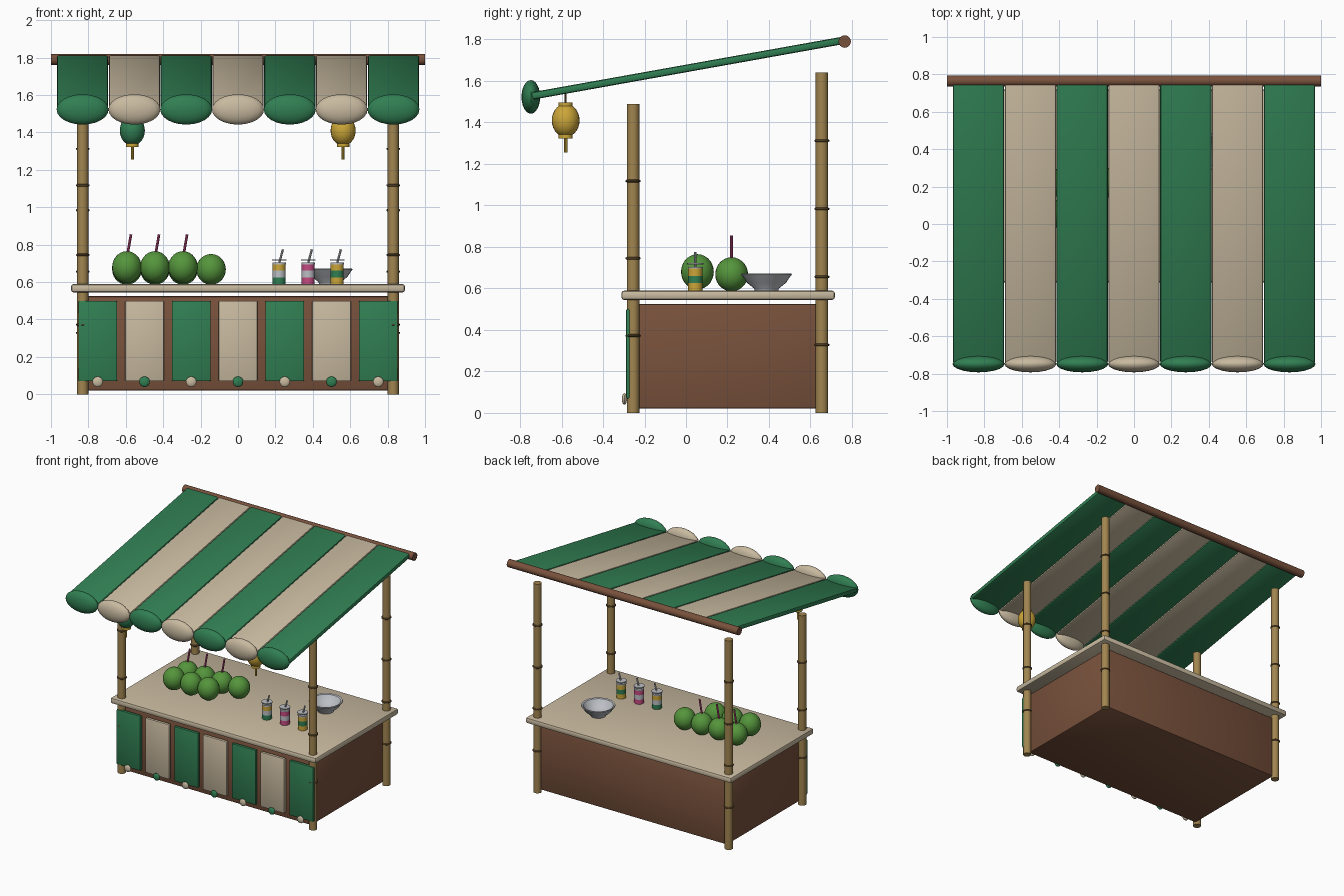
import bpy, bmesh, math
from mathutils import Matrix, Vector

if "Cube" in bpy.data.objects:
    bpy.data.objects.remove(bpy.data.objects["Cube"])


def mat(name, r, g, b):
    m = bpy.data.materials.new(name)
    m.diffuse_color = (r, g, b, 1)
    m.use_nodes = True
    m.node_tree.nodes["Principled BSDF"].inputs["Base Color"].default_value = m.diffuse_color
    return m


GREEN = mat("canvas_green", 0.03, 0.21, 0.085)
BEIGE = mat("canvas_beige", 0.58, 0.49, 0.35)
WOOD = mat("brown_wood", 0.19, 0.083, 0.045)
BAMBOO = mat("bamboo", 0.36, 0.235, 0.08)
DARK = mat("dark_bamboo", 0.13, 0.08, 0.03)
YELLOW = mat("yellow", 0.6, 0.38, 0.04)
COCO = mat("coconut_green", 0.09, 0.3, 0.045)
PINK = mat("pink", 0.55, 0.07, 0.22)
SILVER = mat("silver", 0.5, 0.52, 0.55)


def finish(name, bm, material, matrix=Matrix()):
    bmesh.ops.transform(bm, matrix=matrix, verts=bm.verts)
    bmesh.ops.recalc_face_normals(bm, faces=bm.faces)
    me = bpy.data.meshes.new(name)
    bm.to_mesh(me)
    bm.free()
    me.materials.append(material)
    me.polygons.foreach_set("use_smooth", [True] * len(me.polygons))
    me.set_sharp_from_angle(angle=math.radians(35))
    ob = bpy.data.objects.new(name, me)
    bpy.context.collection.objects.link(ob)
    return ob


def box(name, center, size, material, bevel=0.0, tilt=0.0):
    bm = bmesh.new()
    bmesh.ops.create_cube(bm, size=1)
    bmesh.ops.scale(bm, vec=size, verts=bm.verts)
    if bevel:
        bmesh.ops.bevel(bm, geom=bm.edges[:], offset=bevel, segments=2,
                        profile=0.5, affect='EDGES')
    return finish(name, bm, material,
                  Matrix.Translation(center) @ Matrix.Rotation(tilt, 4, 'X'))


def ball(name, center, radii, material, seg=24, rings=14):
    bm = bmesh.new()
    bmesh.ops.create_uvsphere(bm, u_segments=seg, v_segments=rings, radius=1)
    return finish(name, bm, material,
                  Matrix.Translation(center) @ Matrix.Diagonal((*radii, 1)))


def rod(name, a, b, r, material, seg=16):
    a, b = Vector(a), Vector(b)
    bm = bmesh.new()
    bmesh.ops.create_cone(bm, cap_ends=True, segments=seg, radius1=r, radius2=r,
                          depth=(b - a).length)
    rot = Vector((0, 0, 1)).rotation_difference(b - a).to_matrix().to_4x4()
    return finish(name, bm, material, Matrix.Translation((a + b) / 2) @ rot)


def lathe(name, center, profile, material, seg=28):
    bm = bmesh.new()
    vs = [bm.verts.new((r, 0, z)) for r, z in profile]
    es = [bm.edges.new(p) for p in zip(vs, vs[1:])]
    bmesh.ops.spin(bm, geom=vs + es, axis=(0, 0, 1), cent=(0, 0, 0),
                   angle=math.tau, steps=seg)
    bmesh.ops.remove_doubles(bm, verts=bm.verts, dist=1e-5)
    return finish(name, bm, material, Matrix.Translation(center))


# Counter body and top
box("counter_body", (0, 0.2, 0.2725), (1.63, 0.91, 0.505), WOOD, 0.012)
box("counter_top", (0, 0.203, 0.567), (1.785, 1.03, 0.045), BEIGE, 0.014)

# Bamboo posts with node rings
for side, x in (("left", -0.83), ("right", 0.83)):
    for place, y, h, n in (("front", -0.255, 1.49, 4), ("back", 0.655, 1.64, 5)):
        rod(f"{place}_{side}_post", (x, y, 0), (x, y, h), 0.03, BAMBOO)
        for k in range(1, n):
            z = h * k / n
            lathe(f"{place}_{side}_post_ring_{k}", (x, y, z),
                  [(0.028, -0.008), (0.036, -0.003), (0.036, 0.003), (0.028, 0.008)],
                  DARK, 16)

# Front cloth panels and trim balls
for i in range(7):
    x = (i - 3) * 0.25
    a, b = (GREEN, BEIGE) if i % 2 == 0 else (BEIGE, GREEN)
    box(f"front_panel_{i + 1}", (x, -0.277, 0.285), (0.207, 0.024, 0.43), a, 0.006)
    ball(f"trim_ball_{i + 1}", (x, -0.297, 0.067), (0.028, 0.012, 0.028), b, 16, 10)

# Sloped awning stripes with rounded front flaps
y0, z0, y1, z1 = -0.745, 1.527, 0.765, 1.797
slope = math.atan2(z1 - z0, y1 - y0)
length = math.hypot(z1 - z0, y1 - y0)
for i in range(7):
    x = (i - 3) * 0.277
    c = GREEN if i % 2 == 0 else BEIGE
    box(f"awning_stripe_{i + 1}", (x, (y0 + y1) / 2, (z0 + z1) / 2),
        (0.274, length, 0.036), c, 0.012, slope)
    ball(f"awning_flap_{i + 1}", (x, -0.748, 1.523), (0.139, 0.045, 0.081), c, 20, 12)
rod("awning_back_pole", (-1, 0.765, 1.79), (1, 0.765, 1.79), 0.03, WOOD)

# Hanging lanterns
for side, x, c in (("left", -0.565, GREEN), ("right", 0.562, YELLOW)):
    y = -0.58
    ball(f"{side}_lantern", (x, y, 1.41), (0.067, 0.067, 0.08), c)
    rod(f"{side}_lantern_top_cap", (x, y, 1.475), (x, y, 1.497), 0.034, YELLOW)
    rod(f"{side}_lantern_bottom_cap", (x, y, 1.323), (x, y, 1.345), 0.034, YELLOW)
    rod(f"{side}_lantern_cord", (x, y, 1.49), (x, y, 1.55), 0.005, DARK, 8)
    rod(f"{side}_lantern_tassel", (x, y, 1.255), (x, y, 1.33), 0.008, YELLOW, 8)

# Coconuts: three in front, four behind, three with straws
for i in range(4):
    x = -0.594 + i * 0.15
    ball(f"back_coconut_{i + 1}", (x, 0.22, 0.668), (0.079, 0.079, 0.082), COCO)
    if i < 3:
        ball(f"front_coconut_{i + 1}", (x, 0.055, 0.68), (0.079, 0.079, 0.085), COCO)
        rod(f"coconut_straw_{i + 1}", (x, 0.22, 0.73), (x + 0.022, 0.22, 0.855),
            0.007, PINK, 8)

# Drink cups with colour bands, lid and straw
cups = ((YELLOW, SILVER, GREEN), (PINK, SILVER, PINK), (YELLOW, GREEN, YELLOW))
for i, bands in enumerate(cups):
    x, y = 0.22 + i * 0.155, 0.045
    for k, c in enumerate(reversed(bands)):
        z = 0.589 + k * 0.036
        rod(f"cup_{i + 1}_band_{k + 1}", (x, y, z), (x, y, z + 0.036), 0.035, c, 20)
    rod(f"cup_{i + 1}_rim", (x, y, 0.695), (x, y, 0.704), 0.036, SILVER, 20)
    rod(f"cup_{i + 1}_lid", (x, y, 0.715), (x, y, 0.722), 0.039, SILVER, 20)
    rod(f"cup_{i + 1}_straw", (x, y, 0.7), (x + 0.02, y, 0.775), 0.006, SILVER, 8)

# Metal bowl
lathe("bowl", (0.49, 0.388, 0.588),
      [(0, 0), (0.056, 0), (0.06, 0.012), (0.095, 0.04), (0.116, 0.072), (0.122, 0.078),
       (0.12, 0.084), (0.108, 0.08), (0.086, 0.047), (0.05, 0.022), (0, 0.016)], SILVER)
